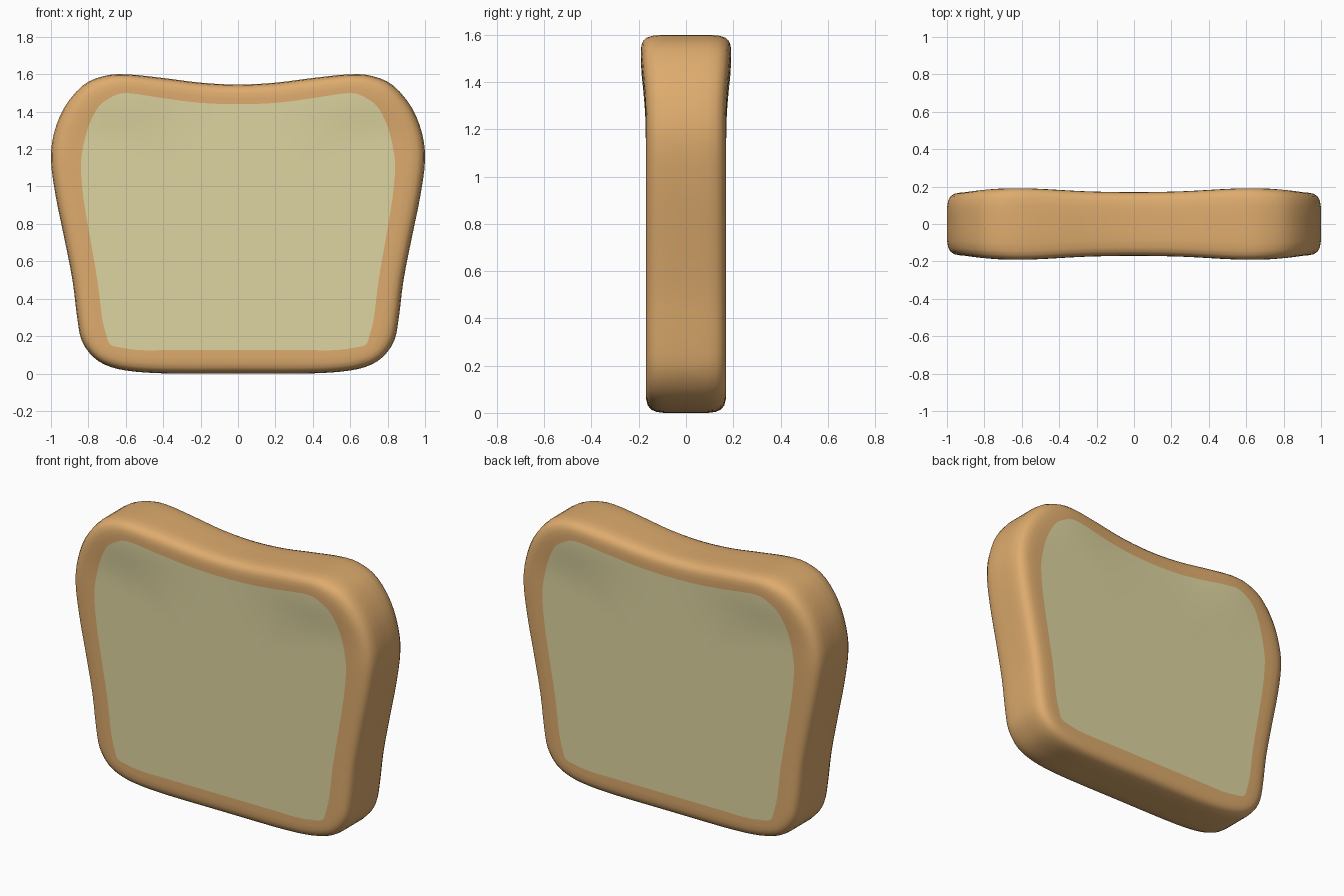
import bpy, bmesh, math
from mathutils import Vector

if "Cube" in bpy.data.objects:
    bpy.data.objects.remove(bpy.data.objects["Cube"])


def material(name, rgb):
    m = bpy.data.materials.new(name)
    m.diffuse_color = (*rgb, 1)
    m.use_nodes = True
    m.node_tree.nodes["Principled BSDF"].inputs["Base Color"].default_value = m.diffuse_color
    return m


# Right half outlines (x, z), matched point for point, top centre to bottom centre
OUTER = [(0, 1.545), (.2, 1.555), (.4, 1.58), (.6, 1.6), (.72, 1.59), (.83, 1.54),
         (.93, 1.42), (.985, 1.28), (1, 1.14), (.975, .95), (.93, .73), (.885, .5),
         (.86, .3), (.835, .175), (.77, .085), (.68, .035), (.55, .01), (.35, 0), (0, 0)]
INNER = [(0, 1.44), (.2, 1.447), (.4, 1.472), (.6, 1.5), (.69, 1.47), (.75, 1.42),
         (.8, 1.32), (.83, 1.2), (.84, 1.1), (.825, .93), (.79, .72), (.752, .5),
         (.727, .3), (.705, .21), (.683, .155), (.62, .138), (.52, .125), (.35, .125), (0, .125)]
SUB = 3


def smooth_half(pts):
    """Catmull-Rom through the half outline, mirrored phantom end points."""
    p = [Vector(q) for q in pts]
    p = [Vector((-p[1].x, p[1].y))] + p + [Vector((-p[-2].x, p[-2].y))]
    out = []
    for i in range(1, len(p) - 2):
        a, b, c, d = p[i - 1:i + 3]
        for s in range(SUB):
            t = s / SUB
            out.append(.5 * (2 * b + (c - a) * t + (2 * a - 5 * b + 4 * c - d) * t * t
                             + (3 * b - a - 3 * c + d) * t ** 3))
    return out + [p[-2]]


def full(pts):
    half = smooth_half(pts)
    return half + [Vector((-q.x, q.y)) for q in half[-2:0:-1]]


def step(a, b, v):
    t = min(max((v - a) / (b - a), 0), 1)
    return t * t * (3 - 2 * t)


def half_depth(q):
    """Slice is a little thicker at the two top lobes."""
    lobe = math.exp(-((abs(q.x) - .62) / .3) ** 2)
    return .17 + .021 * step(1.22, 1.5, q.y) * lobe


outer, inner = full(OUTER), full(INNER)
n = len(outer)
centre = Vector((0, .8))

# Rings from front centre to back centre: (crumb scale or crust blend, depth factor)
crumb_scales = [.25, .5, .7, .85, .93]
crust_rings = [(0, 1), (.3, 1), (.55, .99), (.75, .95), (.88, .87), (.96, .74), (1, .52), (1, .2)]
front = [([centre + (q - centre) * s for q in inner], 1, True) for s in crumb_scales]
front += [([a.lerp(b, t) for a, b in zip(inner, outer)], k, False) for t, k in crust_rings]
rings = [(p, -k, c) for p, k, c in front] + [(p, k, c) for p, k, c in reversed(front)]

bm = bmesh.new()
loops = [[bm.verts.new((q.x, half_depth(q) * k, q.y)) for q in pts] for pts, k, _ in rings]
for i in range(len(loops) - 1):
    is_crumb = rings[i][2] or rings[i + 1][2]
    for j in range(n):
        f = bm.faces.new((loops[i][j], loops[i][(j + 1) % n],
                          loops[i + 1][(j + 1) % n], loops[i + 1][j]))
        f.material_index = 1 if is_crumb else 0
for loop in (loops[0], loops[-1]):
    bm.faces.new(loop).material_index = 1
bmesh.ops.recalc_face_normals(bm, faces=bm.faces[:])
for f in bm.faces:
    f.smooth = True

# Bread slice: crust rim with crumb on both faces
mesh = bpy.data.meshes.new("bread_slice")
bm.to_mesh(mesh)
bm.free()
mesh.materials.append(material("golden crust", (.73, .41, .155)))
mesh.materials.append(material("pale crumb", (.73, .665, .355)))
obj = bpy.data.objects.new("bread_slice", mesh)
bpy.context.collection.objects.link(obj)
